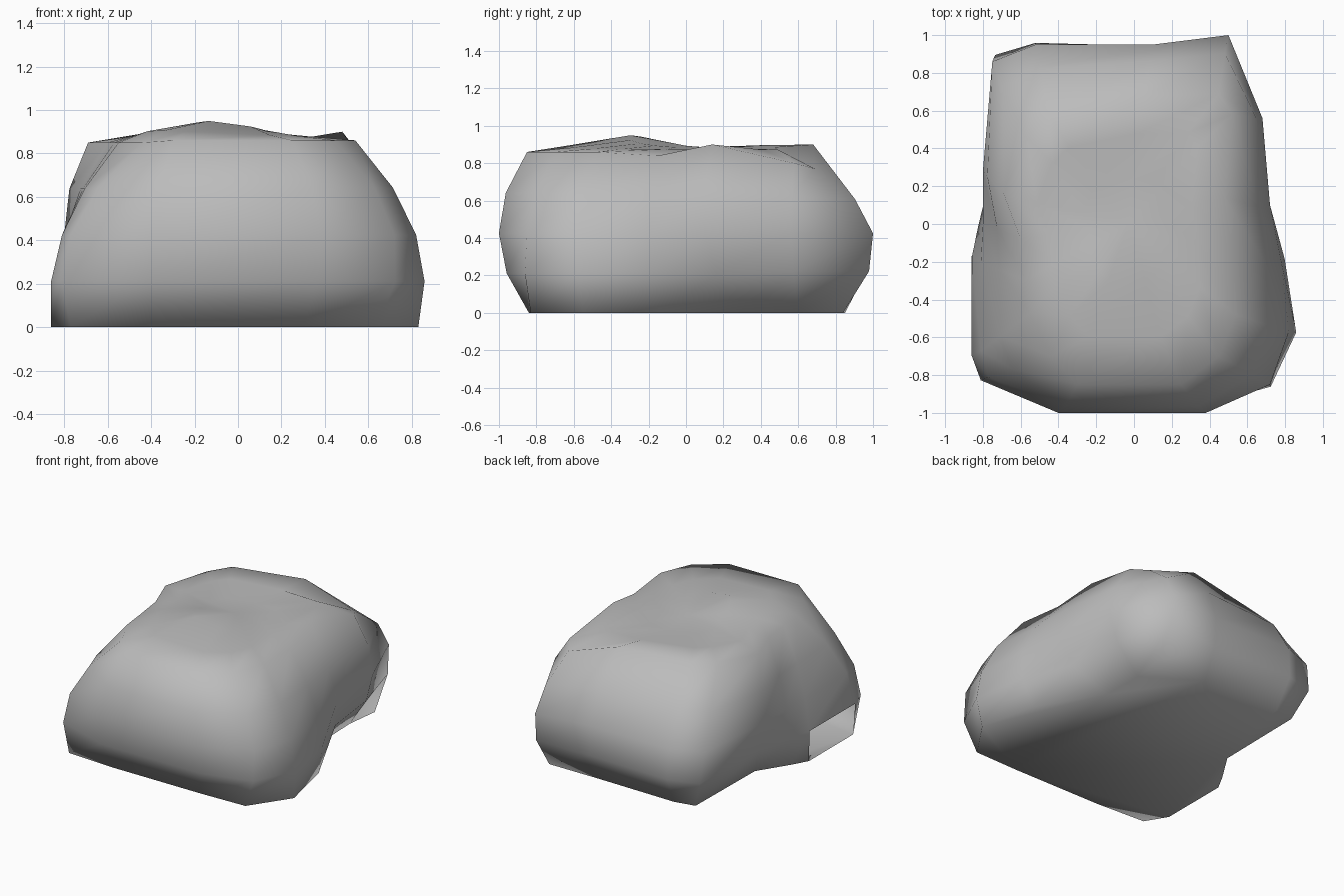
import bpy
import bmesh
from math import exp

cube = bpy.data.objects.get("Cube")
if cube:
    bpy.data.objects.remove(cube, do_unlink=True)

# Single stone colour
stone = bpy.data.materials.new("stone grey")
stone.use_nodes = True
grey = (0.5, 0.5, 0.5, 1)
stone.diffuse_color = grey
stone.node_tree.nodes["Principled BSDF"].inputs["Base Color"].default_value = grey

# Outlines at the foot, the belly and the shoulder, counterclockwise from the front
foot = [(-.4, -.84), (.3, -.84), (.64, -.83), (.83, -.55), (.74, -.14), (.48, .29),
        (.47, .6), (.5, .84), (.1, .84), (-.5, .85), (-.65, .82), (-.66, .16),
        (-.8, -.06), (-.86, -.17), (-.86, -.67), (-.77, -.82)]
belly = [(-.4, -1), (.38, -1), (.72, -.85), (.82, -.57), (.78, -.2), (.72, .1),
         (.68, .56), (.5, 1), (.1, .95), (-.52, .95), (-.75, .86), (-.8, .28),
         (-.8, 0), (-.81, -.2), (-.81, -.67), (-.77, -.81)]
shoulder = [(-.3, -.85, .86), (.25, -.85, .86), (.45, -.7, .86), (.54, -.48, .86),
            (.52, -.15, .84), (.48, .14, .9), (.52, .58, .8), (.45, .69, .77),
            (.06, .68, .9), (-.45, .58, .89), (-.57, .46, .87), (-.69, .16, .85),
            (-.6, -.08, .85), (-.57, -.3, .85), (-.55, -.47, .85), (-.44, -.7, .85)]
BELLY_Z = .425
FLAT_X = -.86
GAP = 13


def blend(a, b, c, t):
    """Smooth curve through a, b and c at t = 0, half and one."""
    return a * (1 - t) * (1 - 2 * t) + b * 4 * t * (1 - t) + c * t * (2 * t - 1)


def bump(x, y, cx, cy, height, spread):
    return height * exp(-((x - cx) ** 2 + (y - cy) ** 2) / spread)


def top_height(x, y):
    """Uneven crown: a main hump, with rises at the back and one side."""
    return (.87 + bump(x, y, -.13, -.32, .08, .09)
            + bump(x, y, .06, .68, .03, .06) + bump(x, y, -.47, .5, .035, .08))


def add_ring(bm, points):
    return [bm.verts.new(p) for p in points]


def bridge(bm, lower, upper, skip=None):
    count = len(lower)
    for i in range(count):
        j = (i + 1) % count
        if i != skip:
            bm.faces.new((lower[i], lower[j], upper[j], upper[i]))


bm = bmesh.new()
rings = []

# Walls
for step in range(5):
    t = step / 4
    points = []
    for a, b, c in zip(foot, belly, shoulder):
        x = max(FLAT_X, blend(a[0], b[0], c[0], t))
        y = blend(a[1], b[1], c[1], t)
        points.append((x, y, blend(0, BELLY_Z, c[2], t)))
    rings.append(add_ring(bm, points))

# Crown, shrinking towards the middle
for scale in (.7, .35):
    points = []
    for x, y, z in shoulder:
        px, py = x * scale - .03, y * scale
        points.append((px, py, top_height(px, py)))
    rings.append(add_ring(bm, points))

# The lowest band stays open where the side is sheared off
bridge(bm, rings[0], rings[1], skip=GAP)
for lower, upper in zip(rings[1:], rings[2:]):
    bridge(bm, lower, upper)

# Close the crown
peak = bm.verts.new((-.03, 0, top_height(-.03, 0)))
last = rings[-1]
for i, v in enumerate(last):
    bm.faces.new((v, last[(i + 1) % len(last)], peak))

# Underside
bm.faces.new(list(reversed(rings[0])))

for face in bm.faces:
    face.smooth = True

mesh = bpy.data.meshes.new("boulder")
bm.to_mesh(mesh)
bm.free()
mesh.materials.append(stone)
boulder = bpy.data.objects.new("boulder", mesh)
bpy.context.collection.objects.link(boulder)
